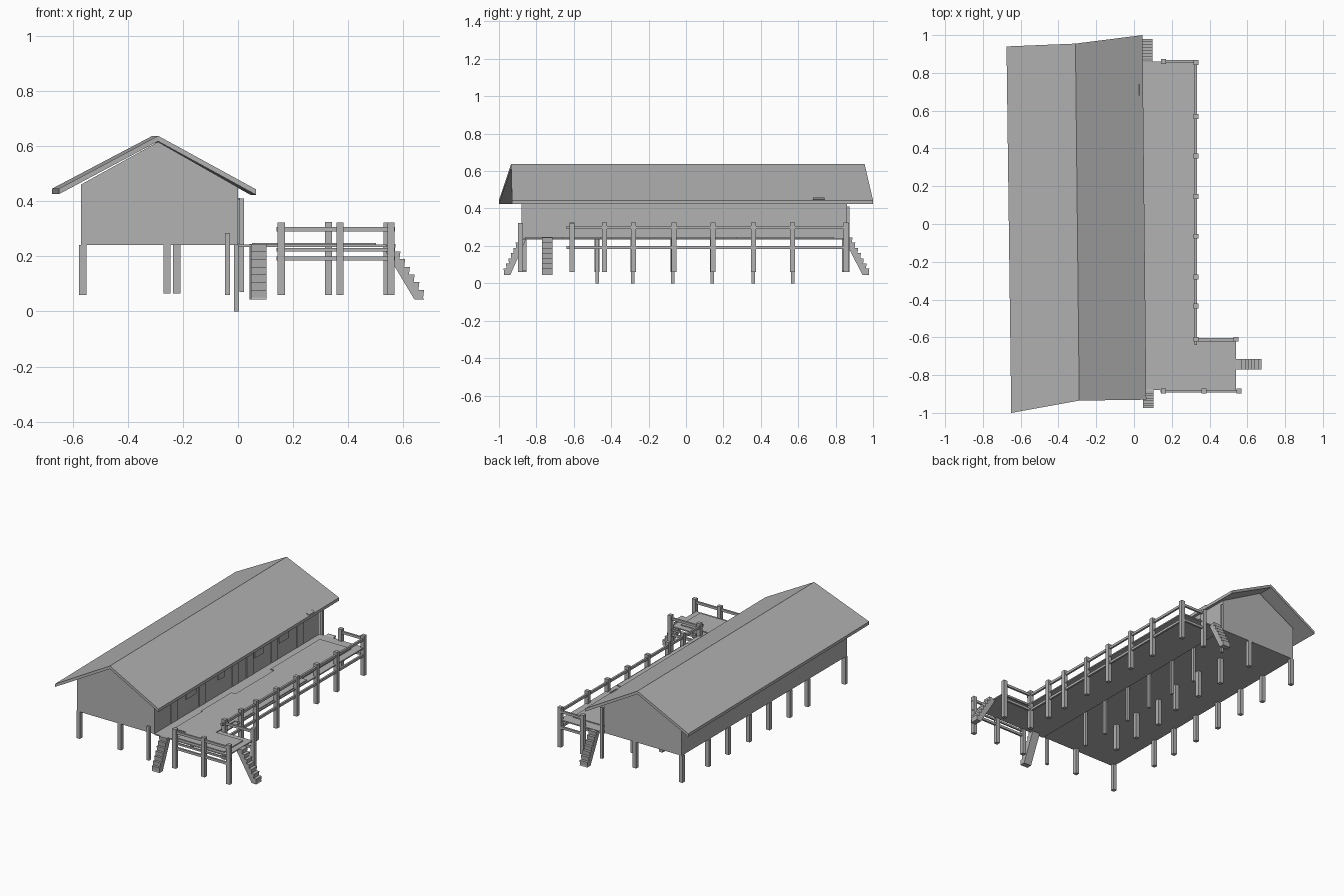
import bpy, bmesh, math
from mathutils import Vector

if "Cube" in bpy.data.objects:
    bpy.data.objects.remove(bpy.data.objects["Cube"])

grey = bpy.data.materials.new("weathered grey")
grey.use_nodes = True
GREY = (0.45, 0.45, 0.45, 1)
grey.diffuse_color = GREY
grey.node_tree.nodes["Principled BSDF"].inputs["Base Color"].default_value = GREY


def make(name, bm):
    bmesh.ops.recalc_face_normals(bm, faces=bm.faces)
    me = bpy.data.meshes.new(name)
    bm.to_mesh(me)
    bm.free()
    me.materials.append(grey)
    ob = bpy.data.objects.new(name, me)
    bpy.context.scene.collection.objects.link(ob)
    return ob


def box(name, x0, x1, y0, y1, z0, z1):
    bm = bmesh.new()
    bmesh.ops.create_cube(bm, size=1)
    for v in bm.verts:
        v.co = Vector((x0 if v.co.x < 0 else x1,
                       y0 if v.co.y < 0 else y1,
                       z0 if v.co.z < 0 else z1))
    return make(name, bm)


def post(name, x, y, z0, z1, w=0.026):
    return box(name, x - w / 2, x + w / 2, y - w / 2, y + w / 2, z0, z1)


def prism(name, ring, offset):
    """Extrude a closed ring of points along an offset."""
    bm = bmesh.new()
    face = bm.faces.new([bm.verts.new(p) for p in ring])
    ext = bmesh.ops.extrude_face_region(bm, geom=[face])["geom"]
    bmesh.ops.translate(bm, vec=offset,
                        verts=[e for e in ext if isinstance(e, bmesh.types.BMVert)])
    return make(name, bm)


# House body with gables
FRONT, BACK = -0.88, 0.86
outline = [(-0.57, 0.24), (0, 0.24), (0, 0.45), (-0.29, 0.615), (-0.57, 0.46)]
prism("house_walls", [(x, FRONT, z) for x, z in outline], (0, BACK - FRONT, 0))

# Roof: two slopes with uneven ends
THICK = 0.02
rear = [(-0.675, 0.94, 0.445), (-0.31, 0.955, 0.637), (0.045, 1.0, 0.443)]
front = [(-0.65, -1.0, 0.445), (-0.29, -0.935, 0.637), (0.065, -0.93, 0.443)]
bm = bmesh.new()
top_f, top_r = ([bm.verts.new(p) for p in row] for row in (front, rear))
low_f, low_r = ([bm.verts.new((x, y, z - THICK)) for x, y, z in row] for row in (front, rear))
for i in (0, 1):
    for a, b in ((top_f, top_r), (low_f, low_r), (top_f, low_f), (top_r, low_r)):
        bm.faces.new((a[i], a[i + 1], b[i + 1], b[i]))
for i in (0, 2):
    bm.faces.new((top_f[i], top_r[i], low_r[i], low_f[i]))
make("roof", bm)
vent = box("roof_vent", -0.01, 0.01, -0.03, 0.03, -0.003, 0.003)
vent.location = (0.037, 0.71, 0.452)
vent.rotation_euler.y = math.radians(28)

# Doors and windows on the veranda wall
for y in (-0.675, -0.38, -0.03, 0.12, 0.38, 0.65):
    box("door", 0, 0.005, y - 0.035, y + 0.035, 0.245, 0.405)
for y, half in ((-0.5, 0.053), (-0.18, 0.034), (0.215, 0.044), (0.48, 0.05)):
    box("window", 0, 0.006, y - half, y + half, 0.345, 0.4)
box("wall_trim", 0, 0.008, -0.72, 0.7, 0.404, 0.412)

# Veranda floor, side platform and loose floor sheets
box("veranda_floor", 0, 0.33, FRONT, BACK, 0.234, 0.242)
box("platform_floor", 0.33, 0.54, FRONT, -0.62, 0.234, 0.242)
for x0, x1, y0, y1 in ((0.05, 0.28, 0.27, 0.79), (0.08, 0.32, -0.14, 0.27),
                       (0.05, 0.32, -0.46, -0.14), (0.06, 0.3, -0.76, -0.46),
                       (0.15, 0.5, -0.86, -0.66)):
    box("floor_sheet", x0, x1, y0, y1, 0.242, 0.248)

# Stilts under the house
rows = [-0.475, -0.285, -0.07, 0.14, 0.36, 0.57]
for y in [-0.867] + rows + [0.847]:
    post("outer_stilt", -0.563, y, 0.06, 0.24)
    post("middle_stilt", -0.258 if y < 0 else -0.222, y, 0.065, 0.24)
for y in rows:
    post("wall_stilt", -0.005, y, 0.0, 0.24, 0.018)
post("front_corner_post", -0.038, -0.885, 0.06, 0.285, 0.018)
post("back_corner_post", 0.014, 0.865, 0.07, 0.41, 0.016)

# Railing posts
for y in (-0.61, -0.435, -0.28, -0.065, 0.145, 0.36, 0.57, 0.855):
    post("railing_post", 0.328, y, 0.06, 0.325)
for x, y in ((0.157, -0.885), (0.37, -0.885), (0.555, -0.885),
             (0.54, -0.61), (0.157, 0.86)):
    post("railing_post", x, y, 0.06, 0.322)

# Railing bars
for z in (0.298, 0.192):
    for x0, x1, y0, y1 in ((0.32, 0.333, -0.64, 0.86), (0.14, 0.57, -0.892, -0.879),
                           (0.32, 0.55, -0.617, -0.604), (0.15, 0.34, 0.854, 0.867)):
        box("railing_bar", x0, x1, y0, y1, z - 0.008, z + 0.008)
for x0, x1, y in ((0.14, 0.57, -0.885), (0.32, 0.55, -0.61)):
    box("middle_bar", x0, x1, y - 0.005, y + 0.005, 0.218, 0.23)


# Stairs: stepped top over a sloping underside
def stairs(name, x, y, angle, run, width=0.056, steps=7):
    top, bottom = 0.245, 0.05
    drop, tread = (top - bottom) / steps, run / steps
    ring = [(0, top)]
    for i in range(steps):
        ring += [((i + 1) * tread, top - i * drop),
                 ((i + 0.8) * tread, top - (i + 1) * drop)]
    ring += [(run, 0.043), (run - 0.035, 0.043), (-0.03, top - 0.01)]
    ob = prism(name, [(r, -width / 2, z) for r, z in ring], (0, width, 0))
    ob.location = (x, y, 0)
    ob.rotation_euler.z = math.radians(angle)


stairs("back_stairs", 0.07, 0.875, 90, 0.105)
stairs("front_stairs", 0.075, -0.885, -90, 0.09)
stairs("platform_stairs", 0.555, -0.743, 0, 0.12)
